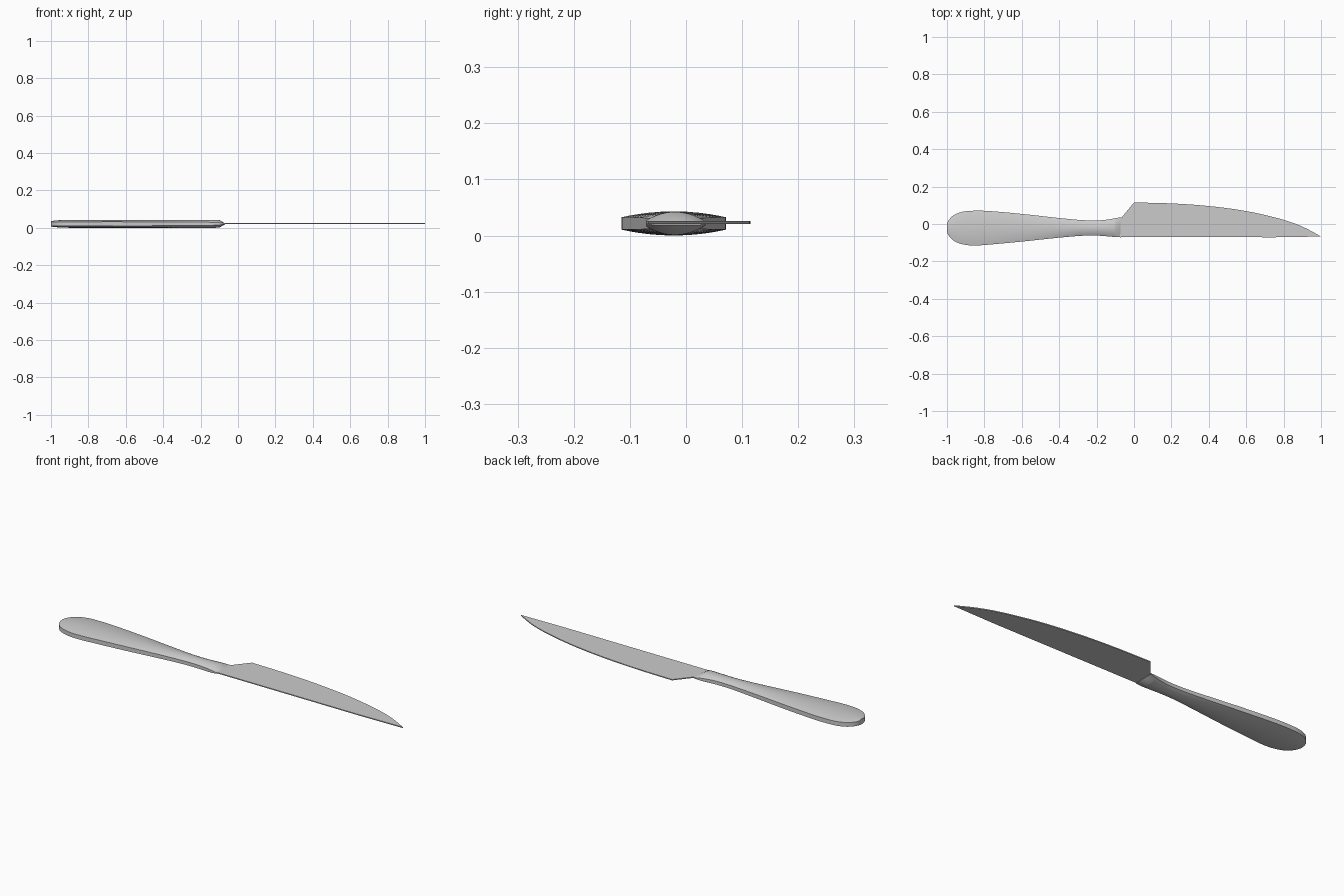
import bpy, bmesh, math

cube = bpy.data.objects.get("Cube")
if cube:
    bpy.data.objects.remove(cube)

MID = 0.0215  # height of the flat middle plane

steel = bpy.data.materials.new("brushed steel grey")
steel.use_nodes = True
steel.diffuse_color = (0.6, 0.6, 0.6, 1)
steel.node_tree.nodes["Principled BSDF"].inputs["Base Color"].default_value = steel.diffuse_color


def make_object(name, bm, angle):
    bmesh.ops.recalc_face_normals(bm, faces=bm.faces)
    mesh = bpy.data.meshes.new(name)
    bm.to_mesh(mesh)
    bm.free()
    obj = bpy.data.objects.new(name, mesh)
    mesh.materials.append(steel)
    bpy.context.collection.objects.link(obj)
    bpy.ops.object.select_all(action="DESELECT")
    obj.select_set(True)
    bpy.context.view_layer.objects.active = obj
    bpy.ops.object.shade_smooth_by_angle(angle=math.radians(angle))
    return obj


def curve_points(points, steps=4):
    """Smooth curve through the control points."""
    result = []
    for i in range(len(points) - 1):
        a, b = points[max(i - 1, 0)], points[i]
        c, d = points[i + 1], points[min(i + 2, len(points) - 1)]
        for s in range(steps):
            t = s / steps
            result.append([
                0.5 * (2 * q + (r - p) * t + (2 * p - 5 * q + 4 * r - u) * t ** 2
                       + (3 * q - p - 3 * r + u) * t ** 3)
                for p, q, r, u in zip(a, b, c, d)])
    return result + [list(points[-1])]


# Handle: domed sections lofted along x (x, low y, high y, crown, side wall)
stations = [
    (-1.0, -0.04, 0.0, 0.014, 0.011),
    (-0.99, -0.063, 0.022, 0.016, 0.011),
    (-0.96, -0.092, 0.05, 0.019, 0.011),
    (-0.91, -0.11, 0.067, 0.021, 0.011),
    (-0.85, -0.115, 0.071, 0.0215, 0.011),
    (-0.77, -0.11, 0.069, 0.0215, 0.011),
    (-0.6, -0.094, 0.054, 0.0215, 0.011),
    (-0.4, -0.073, 0.032, 0.0215, 0.01),
    (-0.28, -0.063, 0.021, 0.0215, 0.009),
    (-0.2, -0.062, 0.019, 0.0215, 0.009),
    (-0.14, -0.066, 0.024, 0.0215, 0.008),
    (-0.1, -0.07, 0.031, 0.0205, 0.006),
]
rings_data = curve_points(stations) + [(-0.07, -0.071, 0.036, 0.003, 0.002)]
bm = bmesh.new()
rings = []
SPAN = 12
for x, low, high, crown, wall in rings_data:
    centre, half = (low + high) / 2, (high - low) / 2
    ring = []
    for side in (1, -1):
        for k in range(SPAN + 1):
            t = side * math.cos(math.pi * k / SPAN)
            z = wall + (crown - wall) * (1 - t * t)
            ring.append(bm.verts.new((x, centre + half * t, MID + side * z)))
    rings.append(ring)
for a, b in zip(rings, rings[1:]):
    for i in range(len(a)):
        j = (i + 1) % len(a)
        bm.faces.new((a[i], a[j], b[j], b[i]))
bm.faces.new(rings[0])
bm.faces.new(rings[-1])
make_object("handle", bm, 35)

# Blade: thin plate with a straight edge and a curved spine
spine = [(0.0, 0.115), (0.2, 0.11), (0.4, 0.096), (0.6, 0.069),
         (0.78, 0.028), (0.9, -0.014), (1.0, -0.067)]
outline = [(-0.09, -0.069), (-0.09, 0.031), (-0.065, 0.036)] + curve_points(spine, 5) + [(0.75, -0.071)]
bm = bmesh.new()
base = bm.faces.new([bm.verts.new((x, y, MID - 0.001)) for x, y in outline])
extruded = bmesh.ops.extrude_face_region(bm, geom=[base])["geom"]
top = [v for v in extruded if isinstance(v, bmesh.types.BMVert)]
bmesh.ops.translate(bm, verts=top, vec=(0, 0, 0.005))
make_object("blade", bm, 30)
